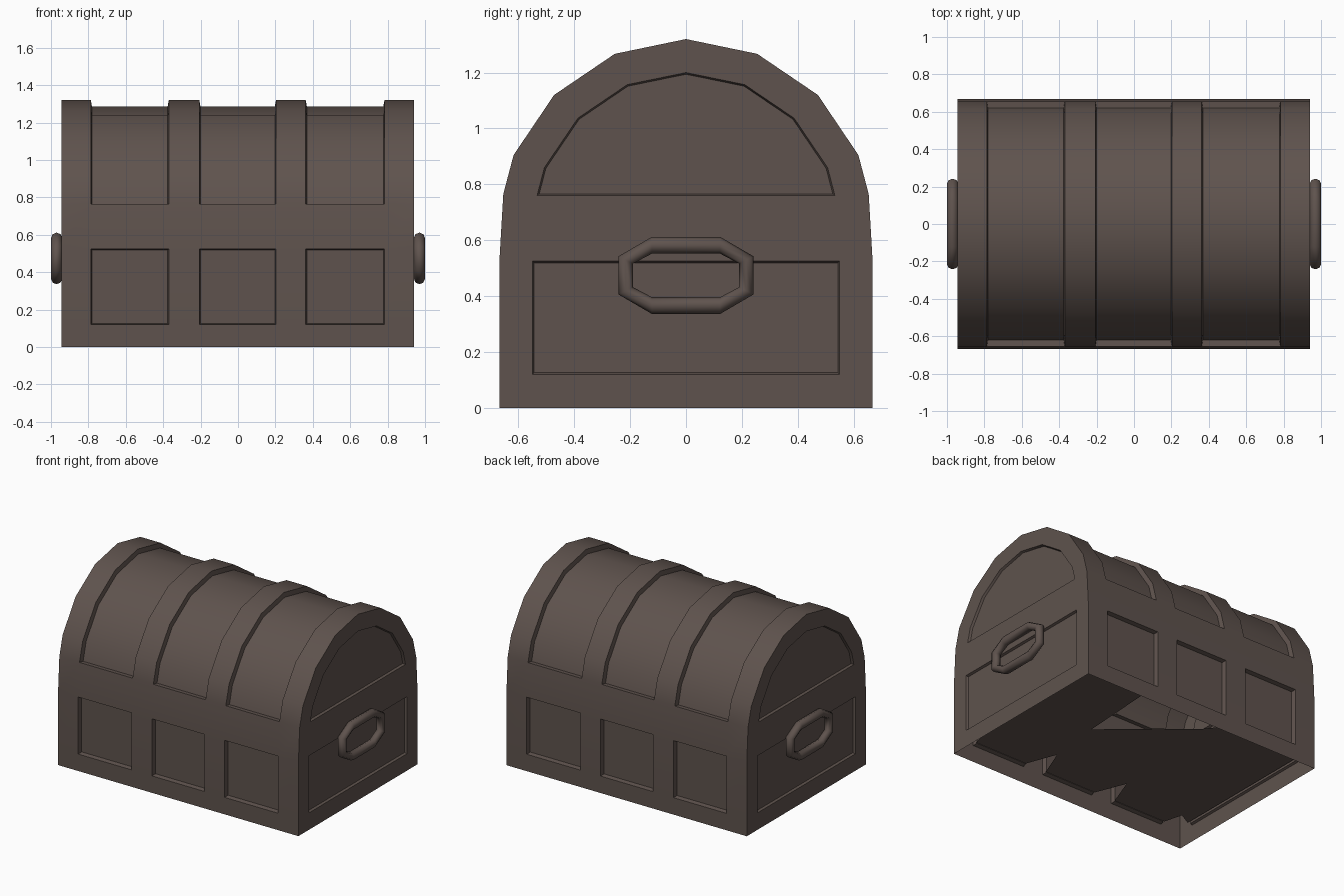
import bpy, bmesh, math

if "Cube" in bpy.data.objects:
    bpy.data.objects.remove(bpy.data.objects["Cube"])

wood = bpy.data.materials.new("dark brown wood")
wood.diffuse_color = (0.114, 0.086, 0.075, 1)
wood.use_nodes = True
wood.node_tree.nodes["Principled BSDF"].inputs["Base Color"].default_value = wood.diffuse_color


def finish(bm, name, angle=30):
    me = bpy.data.meshes.new(name)
    bm.to_mesh(me)
    bm.free()
    ob = bpy.data.objects.new(name, me)
    bpy.context.collection.objects.link(ob)
    me.materials.append(wood)
    bpy.ops.object.select_all(action='DESELECT')
    ob.select_set(True)
    bpy.context.view_layer.objects.active = ob
    bpy.ops.object.shade_smooth_by_angle(angle=math.radians(angle))
    return ob


def mirrored(half):
    # half runs from the bottom edge to the apex; returns the whole arch
    return [(-y, z) for y, z in half] + [(y, z) for y, z in half[-2::-1]]


# Chest shell: arched profile, swept along x, open underneath
outer = mirrored([(.668, 0), (.668, .12), (.668, .525), (.654, .765),
                  (.617, .905), (.472, 1.12), (.255, 1.267), (0, 1.32)])
inner = mirrored([(.55, 0), (.55, .12), (.55, .525), (.533, .76),
                  (.507, .86), (.387, 1.037), (.21, 1.157), (0, 1.2)])
xs = [-.945, -.787, -.37, -.207, .203, .362, .783, .942]
n = len(outer)

bm = bmesh.new()
rows = [[bm.verts.new((x, y, z)) for y, z in outer] for x in xs]
panels = []
for c in range(7):
    lid = []
    for i in range(n - 1):
        f = bm.faces.new((rows[c][i], rows[c + 1][i], rows[c + 1][i + 1], rows[c][i + 1]))
        if c % 2:
            if i in (1, n - 3):
                panels.append(([f], .03))
            elif 3 <= i <= n - 5:
                lid.append(f)
    if lid:
        panels.append((lid, .032))

# Ends: frame strips round a rectangular and an arched panel
for x, row in ((xs[0], rows[0]), (xs[-1], rows[-1])):
    ring = [bm.verts.new((x, y, z)) for y, z in inner]
    for i in range(n - 1):
        bm.faces.new((row[i], row[i + 1], ring[i + 1], ring[i]))
    strips = [bm.faces.new((ring[i], ring[i + 1], ring[n - 2 - i], ring[n - 1 - i]))
              for i in range(3)]
    panels.append(([strips[1]], .016))
    panels.append(([bm.faces.new(ring[3:n - 3])], .016))

# Normals outwards on the open shell
bmesh.ops.recalc_face_normals(bm, faces=bm.faces[:])
bm.normal_update()
apex = max(bm.faces, key=lambda f: f.calc_center_median().z)
if apex.normal.z < 0:
    bmesh.ops.reverse_faces(bm, faces=bm.faces[:])
    bm.normal_update()

# Sink every panel
for faces, depth in panels:
    bmesh.ops.inset_region(bm, faces=faces, thickness=.006, depth=-depth,
                           use_even_offset=True, use_boundary=True)
finish(bm, "chest_body")

# Raised floor under the chest, notched at the posts and corners, broken at the back
bm = bmesh.new()
q = [(-.91, -.55), (-.82, -.5), (-.785, -.633), (-.37, -.633), (-.29, -.42), (-.205, -.633)]
front = q + [(-x, y) for x, y in q[::-1]]
back = [(-x, -y) for x, y in front]
back[4:8] = [(.33, -.03), (.01, .25), (-.2, .42)]
floor = bm.faces.new([bm.verts.new((x, y, .125)) for x, y in front + back])
floor.normal_update()
if floor.normal.z > 0:
    floor.normal_flip()
bmesh.ops.triangulate(bm, faces=[floor])
finish(bm, "chest_floor")

# Handles: octagonal rings on both ends
out8 = [(.242, .068), (.122, .138), (-.122, .138), (-.242, .068)]
in8 = [(.19, .042), (.122, .078), (-.122, .078), (-.19, .042)]
out8 += [(-y, -z) for y, z in out8]
in8 += [(-y, -z) for y, z in in8]
S = 8
for side, name in ((1, "right_handle"), (-1, "left_handle")):
    bm = bmesh.new()
    rings = []
    for (oy, oz), (iy, iz) in zip(out8, in8):
        ring = []
        for k in range(S):
            a = 2 * math.pi * k / S
            t = (1 + math.cos(a)) / 2
            ring.append(bm.verts.new((side * (.97 + .03 * math.sin(a)),
                                      iy + (oy - iy) * t,
                                      .474 + iz + (oz - iz) * t)))
        rings.append(ring)
    for j in range(8):
        r, s = rings[j], rings[(j + 1) % 8]
        for k in range(S):
            m = (k + 1) % S
            bm.faces.new((r[k], r[m], s[m], s[k]))
    bmesh.ops.recalc_face_normals(bm, faces=bm.faces[:])
    finish(bm, name, 85)
